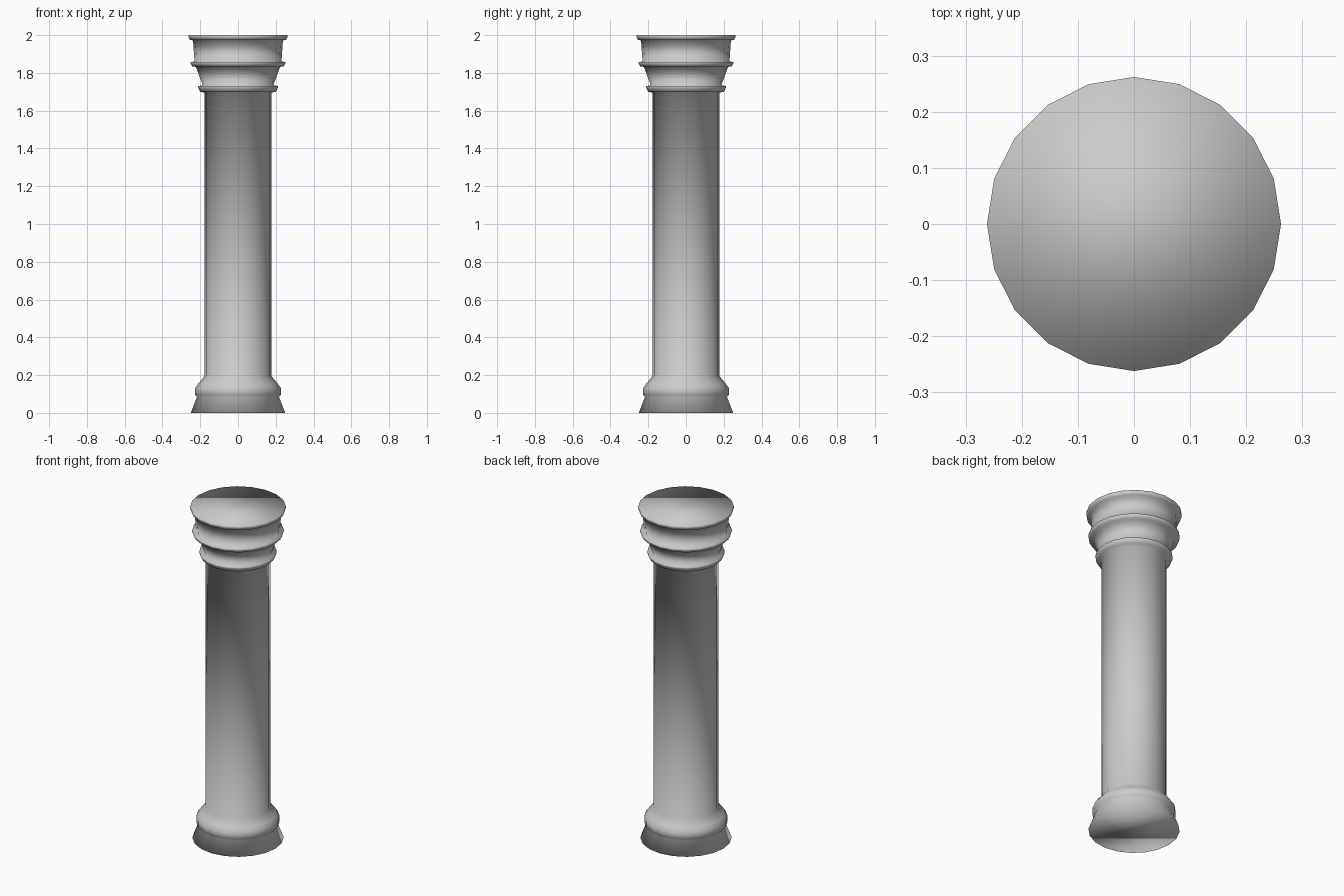
import bpy
import bmesh
from math import cos, sin, tau

if "Cube" in bpy.data.objects:
    bpy.data.objects.remove(bpy.data.objects["Cube"])

SIDES = 20

# Outline as (radius, height), bottom to top
base = [(0.25, 0.0), (0.217, 0.085), (0.228, 0.095), (0.228, 0.13), (0.21, 0.155)]
shaft = [(0.177, 0.195), (0.177, 1.695)]
capital = [
    (0.20, 1.70), (0.212, 1.722), (0.212, 1.73), (0.187, 1.735),   # lower ring
    (0.223, 1.832),                                                # flared neck
    (0.243, 1.835), (0.251, 1.85), (0.251, 1.858), (0.23, 1.86),   # middle ring
    (0.238, 1.972),                                                # upper drum
    (0.255, 1.975), (0.262, 1.99), (0.262, 2.0),                   # top lip
]


def lathe(name, profile):
    """Revolve the outline about z, closed with flat ends."""
    bm = bmesh.new()
    rings = [[bm.verts.new((r * cos(tau * i / SIDES), r * sin(tau * i / SIDES), z))
              for i in range(SIDES)] for r, z in profile]
    for low, high in zip(rings, rings[1:]):
        for i in range(SIDES):
            j = (i + 1) % SIDES
            bm.faces.new((low[i], low[j], high[j], high[i]))
    bm.faces.new(rings[0][::-1])
    bm.faces.new(rings[-1])
    for f in bm.faces:
        f.smooth = True
    mesh = bpy.data.meshes.new(name)
    bm.to_mesh(mesh)
    bm.free()
    obj = bpy.data.objects.new(name, mesh)
    bpy.context.collection.objects.link(obj)
    return obj


# One continuous smooth-shaded column
lathe("column", base + shaft + capital)
